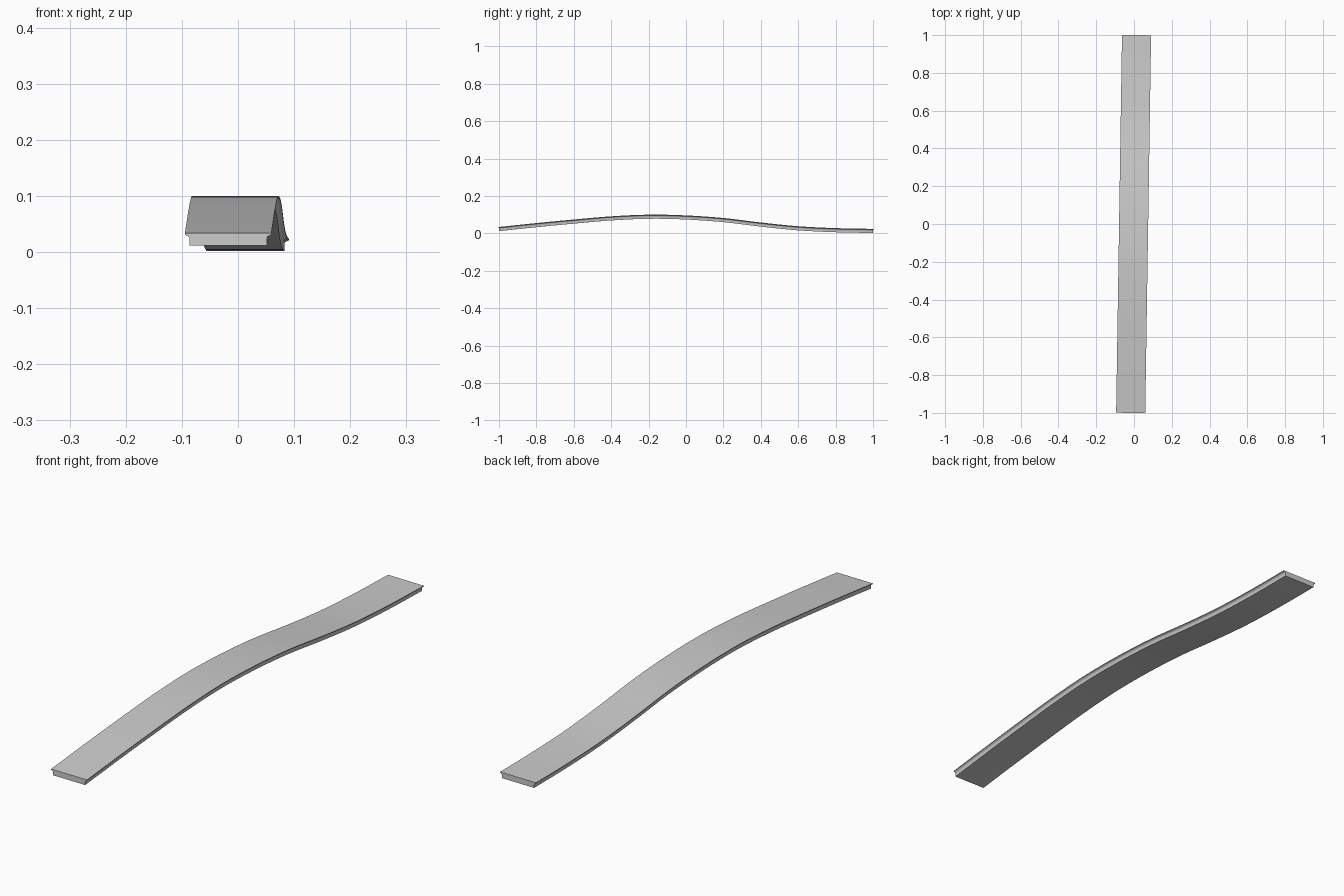
import bpy, bmesh, math
from mathutils import Vector

if "Cube" in bpy.data.objects:
    bpy.data.objects.remove(bpy.data.objects["Cube"])

# Top-surface height along the length, evenly spaced from y = -1 to y = 1
HEIGHTS = [0.034, 0.055, 0.074, 0.091, 0.100, 0.096, 0.082, 0.058, 0.038, 0.028, 0.024]
STEPS = 40

# Right half of the cross-section: overhanging lip, slanted cove, body side
HALF = [(0.077, 0.0), (0.077, -0.003), (0.071, -0.006), (0.069, -0.009), (0.069, -0.022)]
SECTION = HALF + [(-x, z) for x, z in reversed(HALF)]


def height(y):
    """Smooth interpolation through the control heights."""
    t = (y + 1) / 2 * (len(HEIGHTS) - 1)
    i = min(int(t), len(HEIGHTS) - 2)
    f = t - i
    p1, p2 = HEIGHTS[i], HEIGHTS[i + 1]
    p0 = HEIGHTS[i - 1] if i > 0 else 2 * p1 - p2
    p3 = HEIGHTS[i + 2] if i + 2 < len(HEIGHTS) else 2 * p2 - p1
    return 0.5 * (2 * p1 + (p2 - p0) * f + (2 * p0 - 5 * p1 + 4 * p2 - p3) * f ** 2
                  + (3 * p1 - p0 - 3 * p2 + p3) * f ** 3)


# Curved deck: section swept along the wavy, slightly slanted path
bm = bmesh.new()
rings = []
for s in range(STEPS + 1):
    y = -1 + 2 * s / STEPS
    centre = Vector((0.0155 * y - 0.002, y, height(y)))
    rings.append([bm.verts.new(centre + Vector((x, -0.0155 * x, z))) for x, z in SECTION])
n = len(SECTION)
for a, b in zip(rings, rings[1:]):
    for i in range(n):
        j = (i + 1) % n
        bm.faces.new((a[i], a[j], b[j], b[i]))
bm.faces.new(rings[0])
bm.faces.new(list(reversed(rings[-1])))
bmesh.ops.recalc_face_normals(bm, faces=bm.faces)

mesh = bpy.data.meshes.new("curved_deck")
bm.to_mesh(mesh)
bm.free()
deck = bpy.data.objects.new("curved_deck", mesh)
bpy.context.collection.objects.link(deck)
bpy.context.view_layer.objects.active = deck
deck.select_set(True)
bpy.ops.object.shade_smooth_by_angle(angle=math.radians(50))
